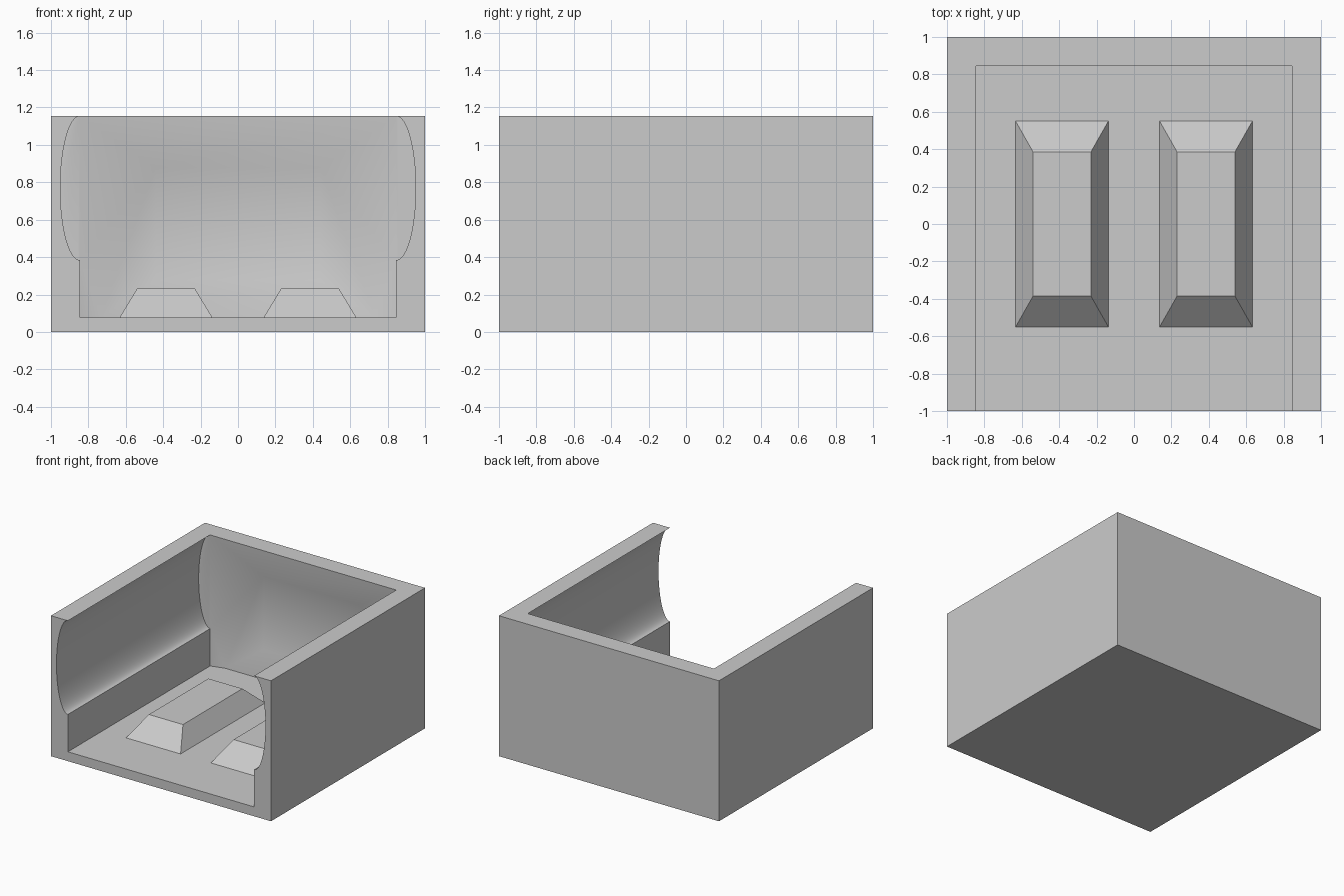
import bpy, bmesh, math

cube = bpy.data.objects.get("Cube")
if cube:
    bpy.data.objects.remove(cube, do_unlink=True)

grey = bpy.data.materials.new("light grey")
grey.use_nodes = True
colour = (0.6, 0.6, 0.6, 1)
grey.diffuse_color = colour
grey.node_tree.nodes["Principled BSDF"].inputs["Base Color"].default_value = colour

TOP = 1.154       # overall height
FLOOR = 0.077     # floor thickness
IN = 0.846        # inner half width and inner back plane
TAPER = 0.52      # shrink of the recess in the back wall
DEEP = 0.96       # y of the recess back
ARC = 32          # segments in each side groove


def build(name, polygons):
    """Make one welded object from point loops."""
    bm = bmesh.new()
    verts = {}

    def vert(p):
        key = tuple(round(c, 5) for c in p)
        if key not in verts:
            verts[key] = bm.verts.new(key)
        return verts[key]

    for loop in polygons:
        bm.faces.new([vert(p) for p in loop])
    bmesh.ops.recalc_face_normals(bm, faces=bm.faces[:])
    mesh = bpy.data.meshes.new(name)
    bm.to_mesh(mesh)
    bm.free()
    obj = bpy.data.objects.new(name, mesh)
    bpy.context.collection.objects.link(obj)
    mesh.materials.append(grey)
    bpy.ops.object.select_all(action='DESELECT')
    obj.select_set(True)
    bpy.context.view_layer.objects.active = obj
    bpy.ops.object.shade_smooth_by_angle(angle=math.radians(30))
    return obj


# Inner wall profile on one side: straight foot, then half-elliptical groove
mid, rz, rx = 0.769, TOP - 0.769, 0.104
groove = [(IN + rx * math.sin(math.pi * i / ARC),
           mid - rz * math.cos(math.pi * i / ARC)) for i in range(ARC + 1)]
wall = [(IN, FLOOR)] + groove

# Recess corners, with the lower slope cut off at the floor
half = TOP / 2
s_floor = (half - FLOOR) / half
rec_x, rec_lo, rec_hi = IN * TAPER, half * (1 - TAPER), half * (1 + TAPER)
cut_x = IN * s_floor
cut_y = IN + (DEEP - IN) * (1 - s_floor) / (1 - TAPER)

faces = []
for s in (-1, 1):
    # inner wall strips
    for (xa, za), (xb, zb) in zip(wall, wall[1:]):
        faces.append([(s * xa, -1, za), (s * xb, -1, zb),
                      (s * xb, IN, zb), (s * xa, IN, za)])
    # closed end of the groove
    faces.append([(s * x, IN, z) for x, z in groove])
    # sloped side of the recess
    faces.append([(s * IN, IN, TOP), (s * rec_x, DEEP, rec_hi),
                  (s * rec_x, DEEP, rec_lo), (s * cut_x, cut_y, FLOOR),
                  (s * IN, IN, FLOOR), (s * IN, IN, groove[0][1])])
    # outer side
    faces.append([(s, -1, 0), (s, 1, 0), (s, 1, TOP), (s, -1, TOP)])


def mirrored(half_loop):
    """Complete a left-right symmetric loop from its right half."""
    return half_loop + [(-x, y, z) for x, y, z in reversed(half_loop)]


faces += [
    # front edge of the shell
    mirrored([(1, -1, 0), (1, -1, TOP)] + [(x, -1, z) for x, z in reversed(wall)]),
    # rim, underside and back
    mirrored([(1, 1, TOP), (1, -1, TOP), (IN, -1, TOP), (IN, IN, TOP)]),
    mirrored([(1, -1, 0), (1, 1, 0)]),
    mirrored([(1, 1, 0), (1, 1, TOP)]),
    # floor, running a little way into the recess
    mirrored([(IN, -1, FLOOR), (IN, IN, FLOOR), (cut_x, cut_y, FLOOR)]),
    # recess top, back and lower slope
    mirrored([(IN, IN, TOP), (rec_x, DEEP, rec_hi)]),
    mirrored([(rec_x, DEEP, rec_hi), (rec_x, DEEP, rec_lo)]),
    mirrored([(rec_x, DEEP, rec_lo), (cut_x, cut_y, FLOOR)]),
]
build("open_box_shell", faces)


# Two raised blocks with sloping sides on the floor
def block(name, cx):
    def ring(hx, hy, z):
        return [(cx + a * hx, b * hy, z) for a, b in ((-1, -1), (1, -1), (1, 1), (-1, 1))]
    low, high = ring(0.248, 0.55, FLOOR), ring(0.155, 0.386, 0.231)
    sides = [[low[i], low[i - 1], high[i - 1], high[i]] for i in range(4)]
    build(name, sides + [low, high])


block("left_floor_block", 0.385)
block("right_floor_block", -0.385)
